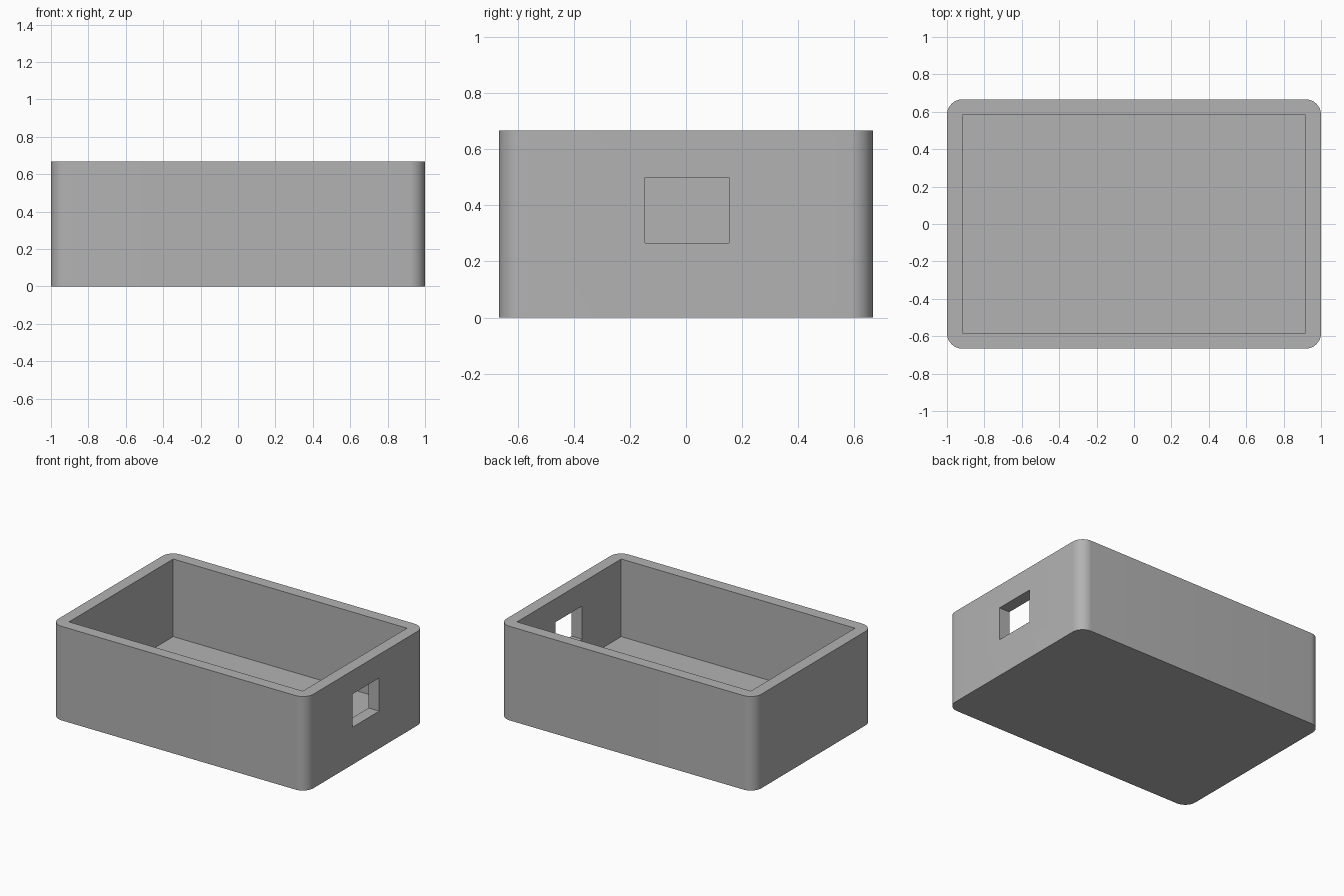
import bpy
import bmesh
import math
from mathutils import Vector

old = bpy.data.objects.get("Cube")
if old:
    bpy.data.objects.remove(old, do_unlink=True)

LENGTH, DEPTH, HEIGHT = 2.0, 1.3333, 0.6667
WALL, FLOOR, RADIUS = 0.0833, 0.1167, 0.0833

grey = bpy.data.materials.new("plain grey")
grey.use_nodes = True
colour = (0.448, 0.448, 0.448, 1.0)
grey.diffuse_color = colour
grey.node_tree.nodes["Principled BSDF"].inputs["Base Color"].default_value = colour


def make_box(name, low, high, corner_radius=0.0):
    """Box between two corners, with optional rounded upright edges."""
    low, high = Vector(low), Vector(high)
    bm = bmesh.new()
    bmesh.ops.create_cube(bm, size=1)
    for v in bm.verts:
        v.co = Vector(c * s for c, s in zip(v.co, high - low)) + (low + high) / 2
    if corner_radius:
        upright = [e for e in bm.edges
                   if abs(e.verts[0].co.z - e.verts[1].co.z) > 0.1]
        bmesh.ops.bevel(bm, geom=upright, offset=corner_radius, segments=12,
                        profile=0.5, affect='EDGES')
    mesh = bpy.data.meshes.new(name)
    bm.to_mesh(mesh)
    bm.free()
    mesh.materials.append(grey)
    obj = bpy.data.objects.new(name, mesh)
    bpy.context.collection.objects.link(obj)
    return obj


# Outer shell with rounded upright corners
tray = make_box("open_box", (-LENGTH / 2, -DEPTH / 2, 0),
                (LENGTH / 2, DEPTH / 2, HEIGHT), RADIUS)

# Square-cornered hollow, and the port through the left wall
inner_x, inner_y = LENGTH / 2 - WALL, DEPTH / 2 - WALL
cutters = [
    make_box("hollow_cutter", (-inner_x, -inner_y, FLOOR),
             (inner_x, inner_y, HEIGHT + 0.2)),
    make_box("port_cutter", (inner_x - 0.1, -0.146, 0.265),
             (LENGTH / 2 + 0.1, 0.154, 0.5)),
]

bpy.context.view_layer.objects.active = tray
tray.select_set(True)
for cutter in cutters:
    cut = tray.modifiers.new(cutter.name, 'BOOLEAN')
    cut.operation = 'DIFFERENCE'
    cut.solver = 'EXACT'
    cut.object = cutter
    bpy.ops.object.modifier_apply(modifier=cut.name)
    bpy.data.objects.remove(cutter, do_unlink=True)

# Smooth the rounded corners only
bpy.ops.object.shade_smooth_by_angle(angle=math.radians(30))
